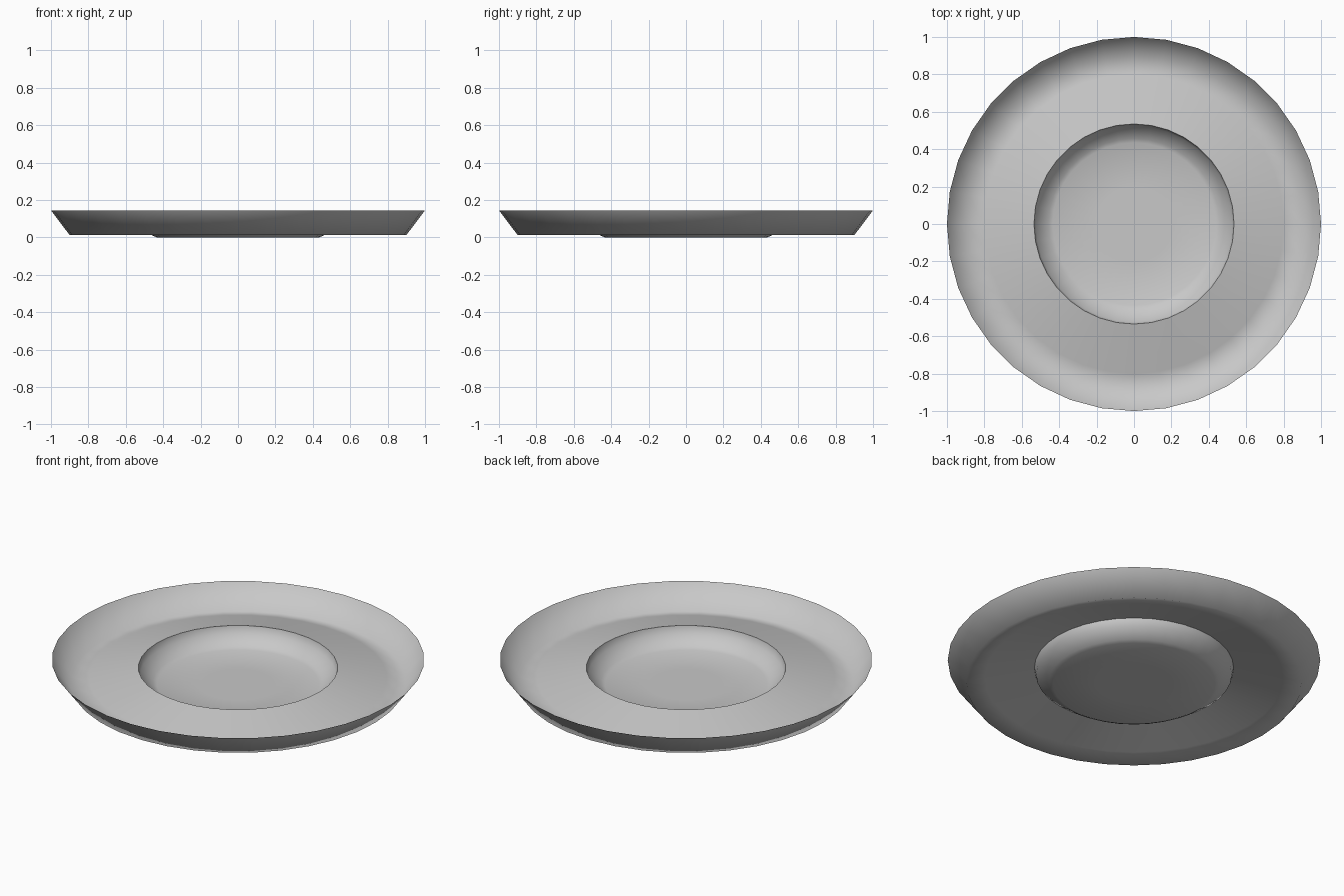
import bpy, bmesh, math

if "Cube" in bpy.data.objects:
    bpy.data.objects.remove(bpy.data.objects["Cube"])

SIDES = 36

# Profile of the thin dish: (radius, height), rim to centre
profile = [
    (1.00, 0.145),   # rim
    (0.90, 0.012),   # foot of the sloped wall
    (0.80, 0.036),   # ring rising gently inward
    (0.535, 0.098),  # crest around the well
    (0.525, 0.055),  # well wall
    (0.457, 0.010),
    (0.435, 0.000),  # well floor
    (0.20, 0.000),
]

bm = bmesh.new()
rings = []
for r, z in profile:
    rings.append([bm.verts.new((r * math.cos(2 * math.pi * i / SIDES),
                                r * math.sin(2 * math.pi * i / SIDES), z))
                  for i in range(SIDES)])
for outer, inner in zip(rings, rings[1:]):
    for i in range(SIDES):
        j = (i + 1) % SIDES
        bm.faces.new((outer[i], outer[j], inner[j], inner[i]))
# Centre of the well floor
bm.faces.new(rings[-1])

mesh = bpy.data.meshes.new("saucer")
bm.to_mesh(mesh)
bm.free()
saucer = bpy.data.objects.new("saucer", mesh)
bpy.context.collection.objects.link(saucer)

# One light grey colour
grey = bpy.data.materials.new("light grey")
grey.diffuse_color = (0.58, 0.58, 0.58, 1)
grey.use_nodes = True
grey.node_tree.nodes["Principled BSDF"].inputs["Base Color"].default_value = grey.diffuse_color
mesh.materials.append(grey)

# Smooth everywhere but the crest around the well
bpy.context.view_layer.objects.active = saucer
saucer.select_set(True)
bpy.ops.object.shade_smooth_by_angle(angle=math.radians(75))
